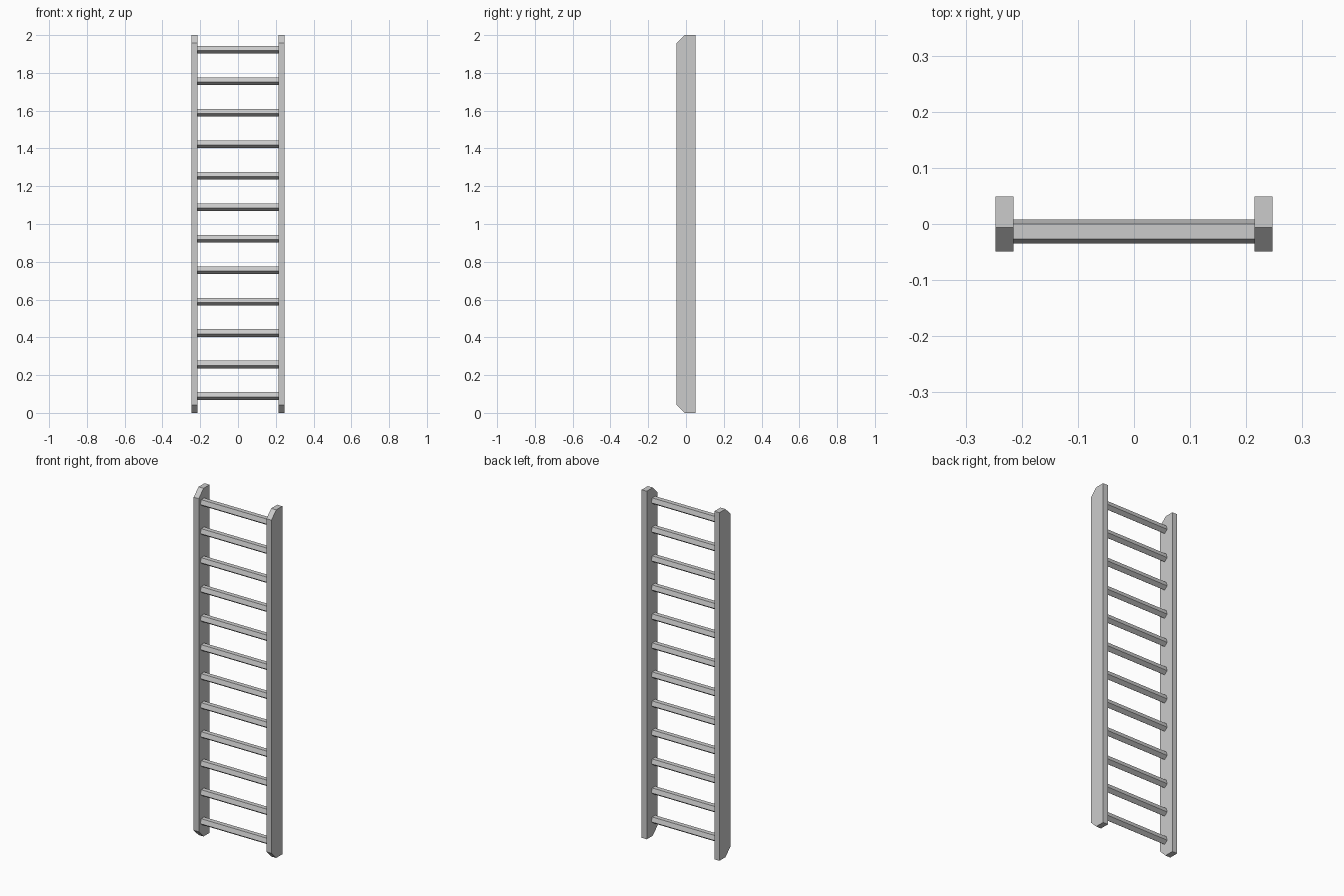
import bpy
import bmesh
from math import cos, sin, radians

cube = bpy.data.objects.get("Cube")
if cube:
    bpy.data.objects.remove(cube, do_unlink=True)

# One plain grey for the whole ladder
grey = bpy.data.materials.new("light grey")
grey.use_nodes = True
colour = (0.6, 0.6, 0.6, 1)
grey.diffuse_color = colour
grey.node_tree.nodes["Principled BSDF"].inputs["Base Color"].default_value = colour


def extrude_x(name, profile, x0, x1):
    """Closed prism: a (y, z) profile carried from x0 to x1."""
    bm = bmesh.new()
    face = bm.faces.new([bm.verts.new((x0, y, z)) for y, z in profile])
    grown = bmesh.ops.extrude_face_region(bm, geom=[face], use_keep_orig=True)
    moved = [v for v in grown["geom"] if isinstance(v, bmesh.types.BMVert)]
    bmesh.ops.translate(bm, verts=moved, vec=(x1 - x0, 0, 0))
    bmesh.ops.recalc_face_normals(bm, faces=bm.faces[:])
    mesh = bpy.data.meshes.new(name)
    bm.to_mesh(mesh)
    bm.free()
    mesh.materials.append(grey)
    obj = bpy.data.objects.new(name, mesh)
    bpy.context.collection.objects.link(obj)
    return obj


INNER, OUTER = 0.215, 0.247
HEIGHT, DEPTH, CUT = 2.0, 0.049, 0.043

# Side rails with the front corners cut off at top and bottom
rail = [(DEPTH, 0), (DEPTH, HEIGHT), (CUT - DEPTH, HEIGHT),
        (-DEPTH, HEIGHT - CUT), (-DEPTH, CUT), (CUT - DEPTH, 0)]
for side, label in ((1, "left"), (-1, "right")):
    extrude_x(label + "_rail", rail, side * INNER, side * OUTER)

# Five-sided rungs, flat on top and pointed below
RADIUS, RUNG_Y, FIRST, STEP = 0.0226, -0.0135, 0.0912, 1 / 6
for i in range(12):
    z = FIRST + i * STEP
    angles = [radians(-90 + 72 * k) for k in range(5)]
    rung = [(RUNG_Y + RADIUS * cos(a), z + RADIUS * sin(a)) for a in angles]
    extrude_x(f"rung_{i + 1}", rung, -INNER, INNER)
